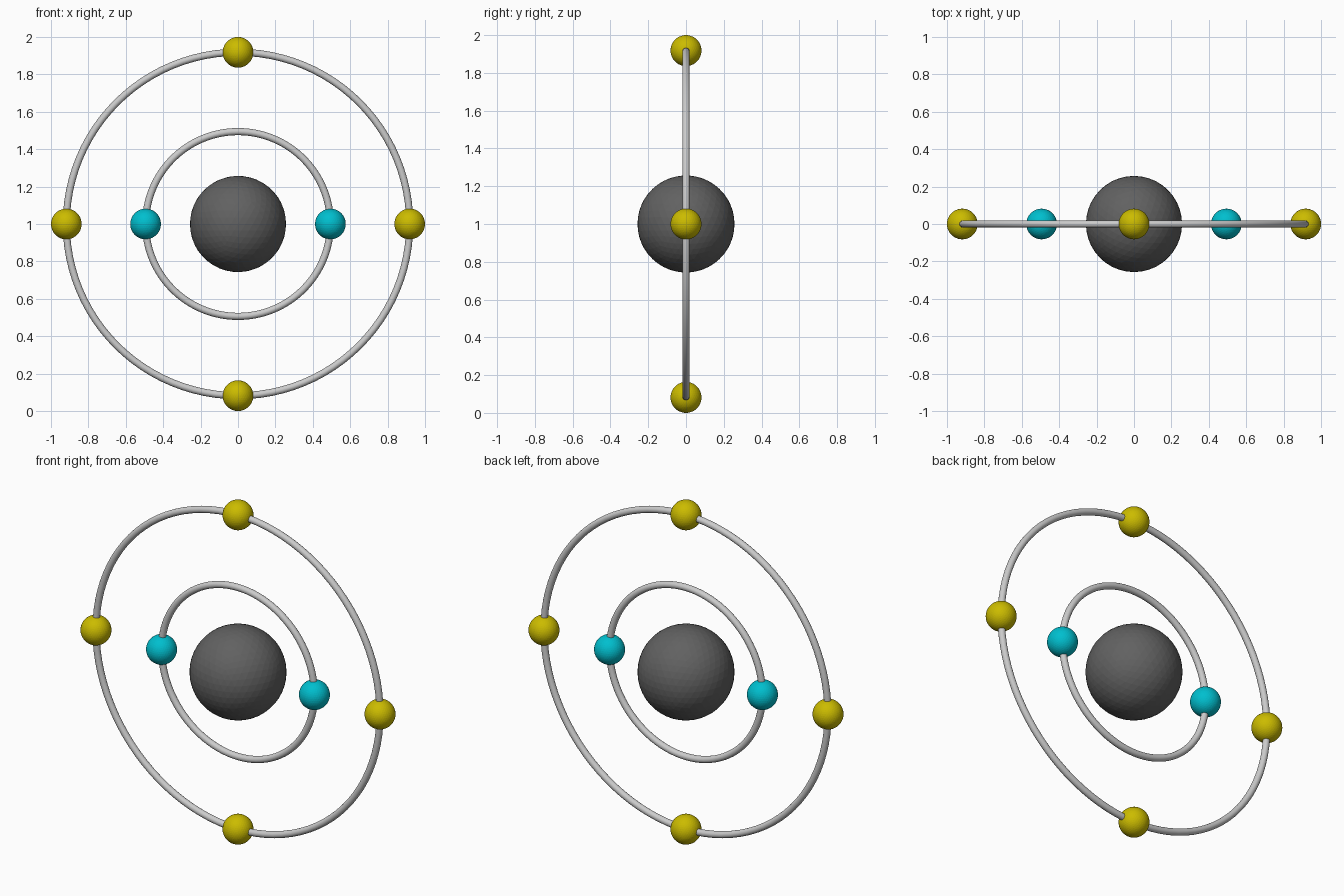
import bpy
from math import cos, sin, pi

if "Cube" in bpy.data.objects:
    bpy.data.objects.remove(bpy.data.objects["Cube"])

CENTRE_Z = 1.0


def material(name, rgb):
    mat = bpy.data.materials.new(name)
    mat.diffuse_color = (*rgb, 1)
    mat.use_nodes = True
    mat.node_tree.nodes["Principled BSDF"].inputs["Base Color"].default_value = mat.diffuse_color
    return mat


def ball(name, x, z, radius, mat):
    bpy.ops.mesh.primitive_ico_sphere_add(subdivisions=4, radius=radius, location=(x, 0, z))
    obj = bpy.context.object
    obj.name = name
    obj.data.materials.append(mat)


def shell(name, radius, count, mat):
    # Orbit ring standing upright in the xz plane
    bpy.ops.mesh.primitive_torus_add(
        major_radius=radius, minor_radius=0.019, major_segments=96, minor_segments=16,
        location=(0, 0, CENTRE_Z), rotation=(pi / 2, 0, 0))
    bpy.context.object.name = name + "_ring"
    bpy.ops.object.shade_smooth_by_angle()
    # Electrons evenly spaced on the ring
    for i in range(count):
        a = 2 * pi * i / count
        ball(f"{name}_electron_{i + 1}", radius * cos(a), CENTRE_Z + radius * sin(a), 0.082, mat)


dark = material("dark_grey", (0.12, 0.12, 0.12))
cyan = material("cyan", (0.0, 0.52, 0.62))
yellow = material("yellow", (0.6, 0.5, 0.0))

# Nucleus
ball("nucleus", 0, CENTRE_Z, 0.257, dark)

# Inner and outer electron shells
shell("inner", 0.494, 2, cyan)
shell("outer", 0.918, 4, yellow)
